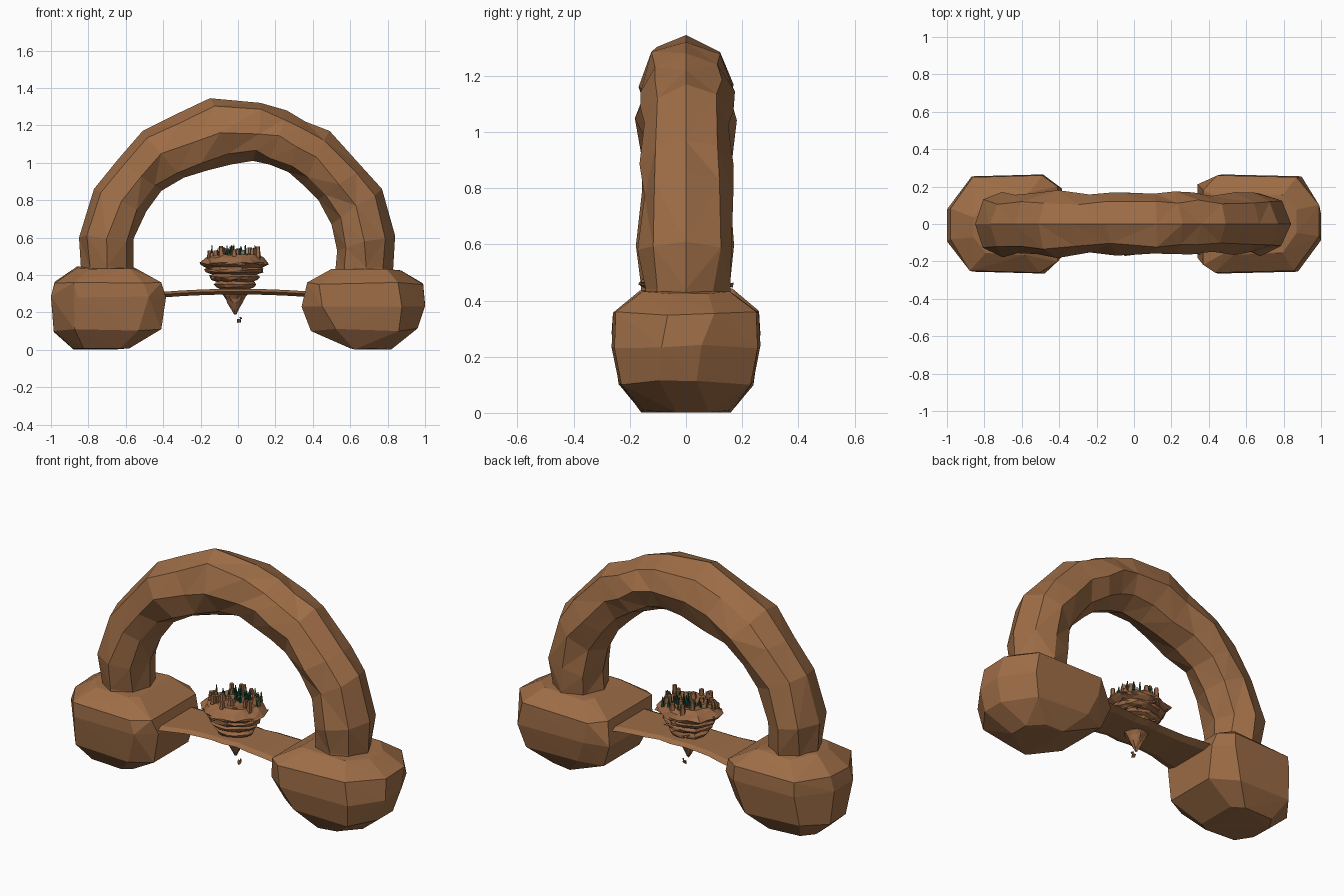
import bpy, bmesh, math, random
from mathutils import Vector

random.seed(4)
if "Cube" in bpy.data.objects:
    bpy.data.objects.remove(bpy.data.objects["Cube"], do_unlink=True)


def material(name, colour):
    mat = bpy.data.materials.new(name)
    mat.use_nodes = True
    rgba = (*colour, 1)
    mat.diffuse_color = rgba
    mat.node_tree.nodes["Principled BSDF"].inputs["Base Color"].default_value = rgba
    return mat


rock = material("brown rock", (.34, .153, .062))
earth = material("island earth", (.32, .14, .06))
green = material("dark green", (.012, .1, .055))


def finish(name, bm, mat):
    bmesh.ops.recalc_face_normals(bm, faces=bm.faces)
    mesh = bpy.data.meshes.new(name)
    bm.to_mesh(mesh)
    bm.free()
    mesh.materials.append(mat)
    obj = bpy.data.objects.new(name, mesh)
    bpy.context.collection.objects.link(obj)


def jitter(amount):
    return Vector([random.uniform(-amount, amount) for _ in range(3)])


def loft(name, rings, mat, triangles=False):
    """Skin a list of closed point rings and cap both ends."""
    bm = bmesh.new()
    loops = [[bm.verts.new(p) for p in ring] for ring in rings]
    for a, b in zip(loops, loops[1:]):
        for i in range(len(a)):
            j = (i + 1) % len(a)
            bm.faces.new((a[i], a[j], b[j], b[i]))
    bm.faces.new(loops[0])
    bm.faces.new(loops[-1])
    if triangles:
        bmesh.ops.triangulate(bm, faces=bm.faces)
    finish(name, bm, mat)


def add_hull(bm, points):
    verts = [bm.verts.new(p) for p in points]
    result = bmesh.ops.convex_hull(bm, input=verts)
    loose = [v for v in result["geom_interior"] if isinstance(v, bmesh.types.BMVert)]
    bmesh.ops.delete(bm, geom=loose, context="VERTS")


# Arch: outer x, z and inner x, z at each station
stations = [
    (-.82, .3, -.54, .3), (-.84, .44, -.56, .44), (-.85, .6, -.56, .59),
    (-.77, .86, -.49, .74), (-.64, 1.02, -.41, .85), (-.51, 1.17, -.29, .92),
    (-.33, 1.26, -.16, .96), (-.15, 1.345, -.04, .99), (.12, 1.32, .08, 1.01),
    (.26, 1.28, .17, .99), (.36, 1.22, .27, .95), (.49, 1.17, .35, .88),
    (.67, .97, .43, .8), (.77, .86, .5, .67), (.84, .61, .53, .53),
    (.83, .44, .52, .42), (.81, .3, .52, .3),
]
rings = []
for k, (ox, oz, ix, iz) in enumerate(stations):
    outer, inner = Vector((ox, 0, oz)), Vector((ix, 0, iz))
    centre, arm = (outer + inner) / 2, (outer - inner) / 2
    width = Vector((0, .15 if k in (0, 1, 15, 16) else random.uniform(.155, .175), 0))
    ring = []
    for i in range(8):
        a = math.tau * i / 8
        p = centre + arm * math.cos(a) + width * math.sin(a)
        ring.append(p + (jitter(.012) if i % 4 else Vector()))
    rings.append(ring)
loft("arch", rings, rock, triangles=True)


# Boulders: z, inner and outer x, half depth and corner cut at each level
def boulder(name, side, levels):
    bm = bmesh.new()
    points = []
    for z, inner, outer, depth, cut in levels:
        for sy in (1, -1):
            shift = random.uniform(-.03, .03)
            # The outer end is narrower than the end facing the bridge
            points.append((side * inner, sy * (depth - cut * .6) + shift, z))
            points.append((side * outer, sy * (depth - cut) * .6 - shift, z + shift * .5))
            points.append((side * (inner + cut * .8) + shift, sy * depth, z + shift * .4))
            points.append((side * (outer - cut) + shift, sy * (depth - .01), z))
    for x, y, z in points:
        bm.verts.new((x, y, max(z, .002)))
    add_hull(bm, [v.co.copy() for v in bm.verts])
    bmesh.ops.delete(bm, geom=[v for v in bm.verts if not v.link_faces], context="VERTS")
    bmesh.ops.triangulate(bm, faces=bm.faces)
    finish(name, bm, rock)


boulder("right_boulder", -1, [
    (.008, .58, .88, .16, .06), (.11, .41, .985, .24, .13),
    (.28, .385, 1, .265, .13), (.36, .41, .98, .26, .11),
    (.432, .54, .86, .165, .06)])
boulder("left_boulder", 1, [
    (.008, .6, .82, .16, .06), (.1, .39, .96, .24, .13),
    (.23, .34, 1, .265, .13), (.36, .37, .99, .26, .11),
    (.432, .5, .87, .165, .06)])

# Bridge: thin slab, slightly bowed upward and flaring at the ends
rings = []
for i in range(13):
    x = -.48 + .96 * i / 12
    z = .322 - .1 * x * x
    w = .135 + random.uniform(-.008, .008) + .2 * x * x
    rings.append([(x, -w, z - .01), (x, -w * .8, z + .004), (x, w * .8, z + .004),
                  (x, w, z - .01), (x, w * .7, z - .026), (x, -w * .7, z - .026)])
loft("bridge", rings, rock)

# Floating island: ragged strata stepping in towards a pointed root
profile = [(.05, .5), (.13, .508), (.155, .49), (.185, .465), (.18, .455),
           (.155, .44), (.16, .43), (.15, .415), (.12, .405), (.135, .39),
           (.125, .375), (.1, .365), (.115, .35), (.105, .335), (.08, .325),
           (.08, .31), (.064, .29), (.05, .27), (.04, .25), (.025, .225), (.006, .19)]
sides = 18
ragged = [random.uniform(.9, 1.05) for _ in range(sides)]
rings = []
for r, z in profile:
    ring = []
    for i in range(sides):
        a = math.tau * i / sides
        rr = r * ragged[i] * random.uniform(.93, 1.04)
        ring.append(Vector((rr * math.cos(a) - .015, rr * math.sin(a) * .9, z)) + jitter(.003))
    rings.append(ring)
loft("floating_island", rings, earth, triangles=True)


def spike(bm, x, y, z, radius, tip, height, segments):
    made = bmesh.ops.create_cone(bm, cap_ends=True, segments=segments, radius1=radius,
                                 radius2=tip, depth=height)
    bmesh.ops.translate(bm, verts=made["verts"], vec=(x, y, z + height / 2))


# Crags all over the top, with trees clustered towards the back
crags, trees = bmesh.new(), bmesh.new()
for i in range(56):
    a, r = random.uniform(0, math.tau), .14 * math.sqrt(random.random())
    x, y = r * math.cos(a) - .015, r * math.sin(a) * .9
    if i % 2:
        spike(crags, x, y, .485, random.uniform(.014, .026), .012, random.uniform(.025, .07), 5)
    else:
        spike(trees, x + .01, abs(y), .49, .009, .002, random.uniform(.045, .075), 6)
finish("island_crags", crags, earth)
finish("island_trees", trees, green)

# Ledge shards around the strata
shards = bmesh.new()
for i in range(22):
    a, (r, z) = math.tau * i / 11 + random.random(), random.choice(profile[3:16])
    spot = Vector((r * .9 * math.cos(a) - .015, r * .82 * math.sin(a), z))
    add_hull(shards, [spot + Vector((v.x, v.y, v.z * .4)) for v in [jitter(.022) for _ in range(8)]])
finish("island_shards", shards, earth)

# Loose pebbles below the root
pebbles = bmesh.new()
for spot, size in [((.005, 0, .155), .012), ((.015, .005, .17), .009)]:
    add_hull(pebbles, [Vector(spot) + jitter(size) for _ in range(12)])
finish("loose_pebbles", pebbles, earth)
